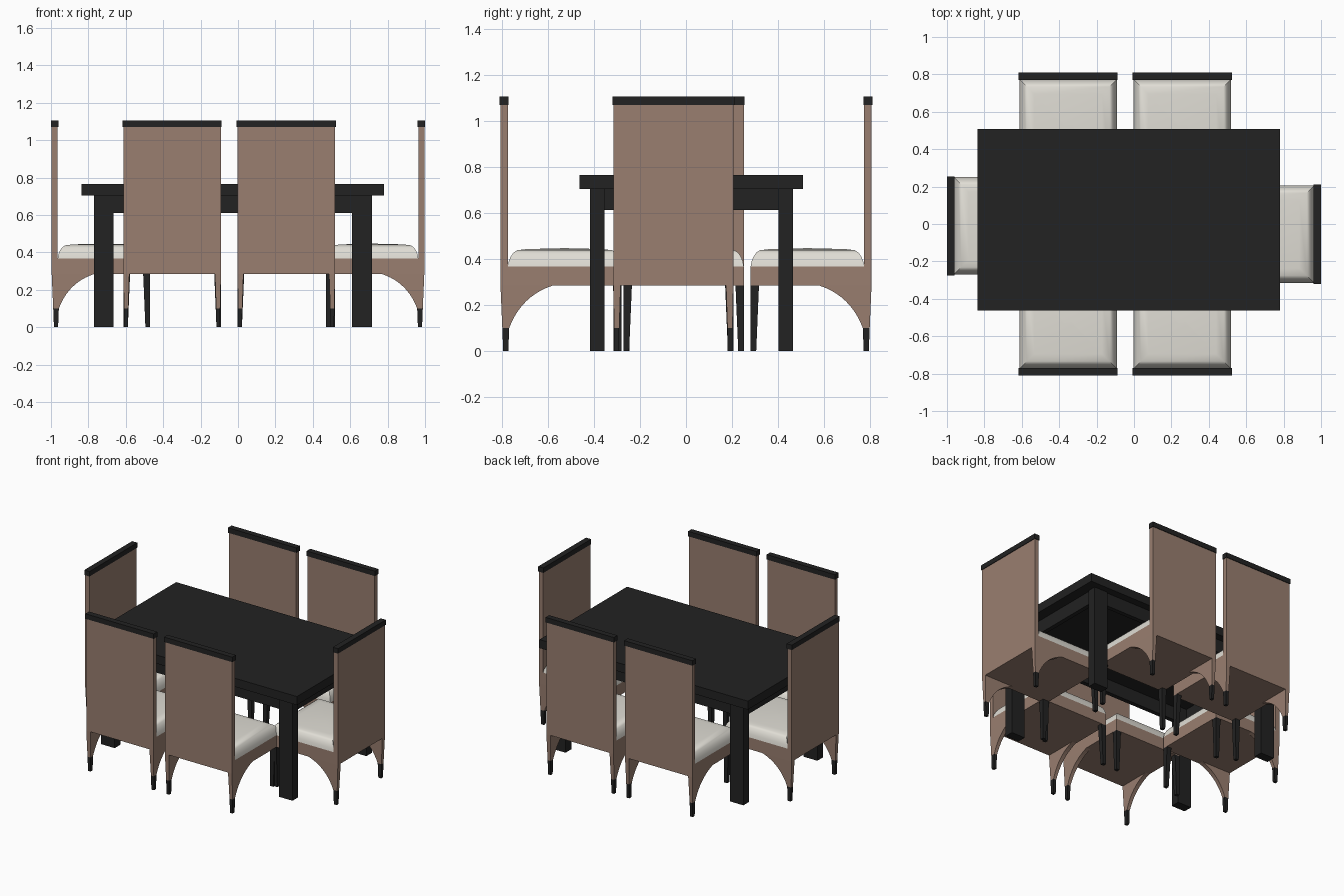
import bpy, bmesh, math
from mathutils import Matrix

if "Cube" in bpy.data.objects:
    bpy.data.objects.remove(bpy.data.objects["Cube"])


def material(name, rgb):
    m = bpy.data.materials.new(name)
    m.diffuse_color = (*rgb, 1)
    m.use_nodes = True
    m.node_tree.nodes["Principled BSDF"].inputs["Base Color"].default_value = m.diffuse_color
    return m


BLACK = material("black lacquer", (0.016, 0.016, 0.016))
BROWN = material("brown wood", (0.32, 0.21, 0.162))
CREAM = material("cream fabric", (0.74, 0.72, 0.66))


def make_mesh(name, rings, mat):
    """Skin a closed solid through matching rings of points."""
    bm = bmesh.new()
    loops = [[bm.verts.new(p) for p in r] for r in rings]
    n = len(loops[0])
    for a, b in zip(loops, loops[1:]):
        for i in range(n):
            j = (i + 1) % n
            bm.faces.new((a[i], a[j], b[j], b[i]))
    bm.faces.new(loops[0][::-1])
    bm.faces.new(loops[-1])
    bmesh.ops.recalc_face_normals(bm, faces=bm.faces)
    me = bpy.data.meshes.new(name)
    bm.to_mesh(me)
    bm.free()
    me.materials.append(mat)
    return me


def rect(x0, x1, y0, y1, z):
    return [(x0, y0, z), (x1, y0, z), (x1, y1, z), (x0, y1, z)]


def box(name, x0, x1, y0, y1, z0, z1, mat):
    return make_mesh(name, [rect(x0, x1, y0, y1, z0), rect(x0, x1, y0, y1, z1)], mat)


def place(me, matrix=Matrix()):
    ob = bpy.data.objects.new(me.name, me)
    ob.matrix_world = matrix
    bpy.context.collection.objects.link(ob)
    return ob


# ---- table: top, four legs, apron frame ----
CX, CY = -0.0275, 0.023
place(box("table_top", CX - 0.808, CX + 0.808, CY - 0.485, CY + 0.485, 0.705, 0.765, BLACK))
for sx in (-1, 1):
    xs = sorted((CX + sx * 0.743, CX + sx * 0.637))
    for sy in (-1, 1):
        ys = sorted((CY + sy * 0.441, CY + sy * 0.378))
        place(box("table_leg", *xs, *ys, 0, 0.705, BLACK))
    xs = sorted((CX + sx * 0.735, CX + sx * 0.705))
    place(box("end_apron", *xs, CY - 0.38, CY + 0.38, 0.612, 0.705, BLACK))
    ys = sorted((CY + sx * 0.433, CY + sx * 0.403))
    place(box("side_apron", CX - 0.64, CX + 0.64, *ys, 0.612, 0.705, BLACK))

# ---- chair parts, back panel at y = 0, seat towards +y ----
W, D = 0.261, 0.525
parts = [
    box("chair_back", -W, W, 0, 0.032, 0.285, 1.07, BROWN),
    box("back_cap", -W - 0.004, W + 0.004, -0.004, 0.036, 1.07, 1.105, BLACK),
    box("seat_frame", -W, W, 0.032, D, 0.285, 0.368, BROWN),
]

# curved bracket running down into the rear leg
P0, P1, P2 = (0.228, 0.285), (0.09, 0.24), (0.038, 0.10)
profile = [(0.0, 0.285)]
for i in range(11):
    t = i / 10
    profile.append(tuple((1 - t) ** 2 * a + 2 * t * (1 - t) * b + t * t * c
                         for a, b, c in zip(P0, P1, P2)))
profile.append((0.008, 0.10))


def bracket_ring(s, inner):
    ring = []
    for y, z in profile:
        k = (0.285 - z) / 0.185          # taper towards the foot
        x = W - 0.032 + 0.006 * k if inner else W - 0.004 * k
        ring.append((s * x, y, z))
    return ring


for s in (-1, 1):
    parts.append(make_mesh("rear_leg", [bracket_ring(s, True), bracket_ring(s, False)], BROWN))
    a, b = sorted((s * (W - 0.026), s * (W - 0.004)))
    c, d = sorted((s * (W - 0.025), s * (W - 0.005)))
    parts.append(make_mesh("rear_leg_tip", [rect(c, d, 0.012, 0.034, 0),
                                            rect(a, b, 0.008, 0.038, 0.10)], BLACK))
    a, b = sorted((s * (W - 0.036), s * W))
    c, d = sorted((s * (W - 0.024), s * W))
    parts.append(make_mesh("front_leg", [rect(c, d, D - 0.024, D, 0),
                                         rect(a, b, D - 0.036, D, 0.285)], BLACK))

# padded seat: stacked rings rising to a soft hipped top
rings = []
for inset, z in ((0, 0.368), (0.004, 0.39), (0.012, 0.41), (0.024, 0.427),
                 (0.04, 0.438), (0.08, 0.443), (0.24, 0.447)):
    rings.append(rect(-W + inset, W - inset, 0.032 + inset, D - inset, z))
cushion = make_mesh("seat_cushion", rings, CREAM)

# ---- six chairs round the table ----
cushions = []
for x, y, deg in ((-0.352, -0.806, 0), (0.258, -0.806, 0),
                  (-0.352, 0.806, 180), (0.258, 0.806, 180),
                  (-0.996, -0.01, -90), (0.996, -0.055, 90)):
    m = Matrix.Translation((x, y, 0)) @ Matrix.Rotation(math.radians(deg), 4, 'Z')
    for me in parts:
        place(me, m)
    cushions.append(place(cushion, m))

# smooth padding with crisp hips
bpy.ops.object.select_all(action='DESELECT')
cushions[0].select_set(True)
bpy.context.view_layer.objects.active = cushions[0]
bpy.ops.object.shade_smooth_by_angle(angle=math.radians(30))
